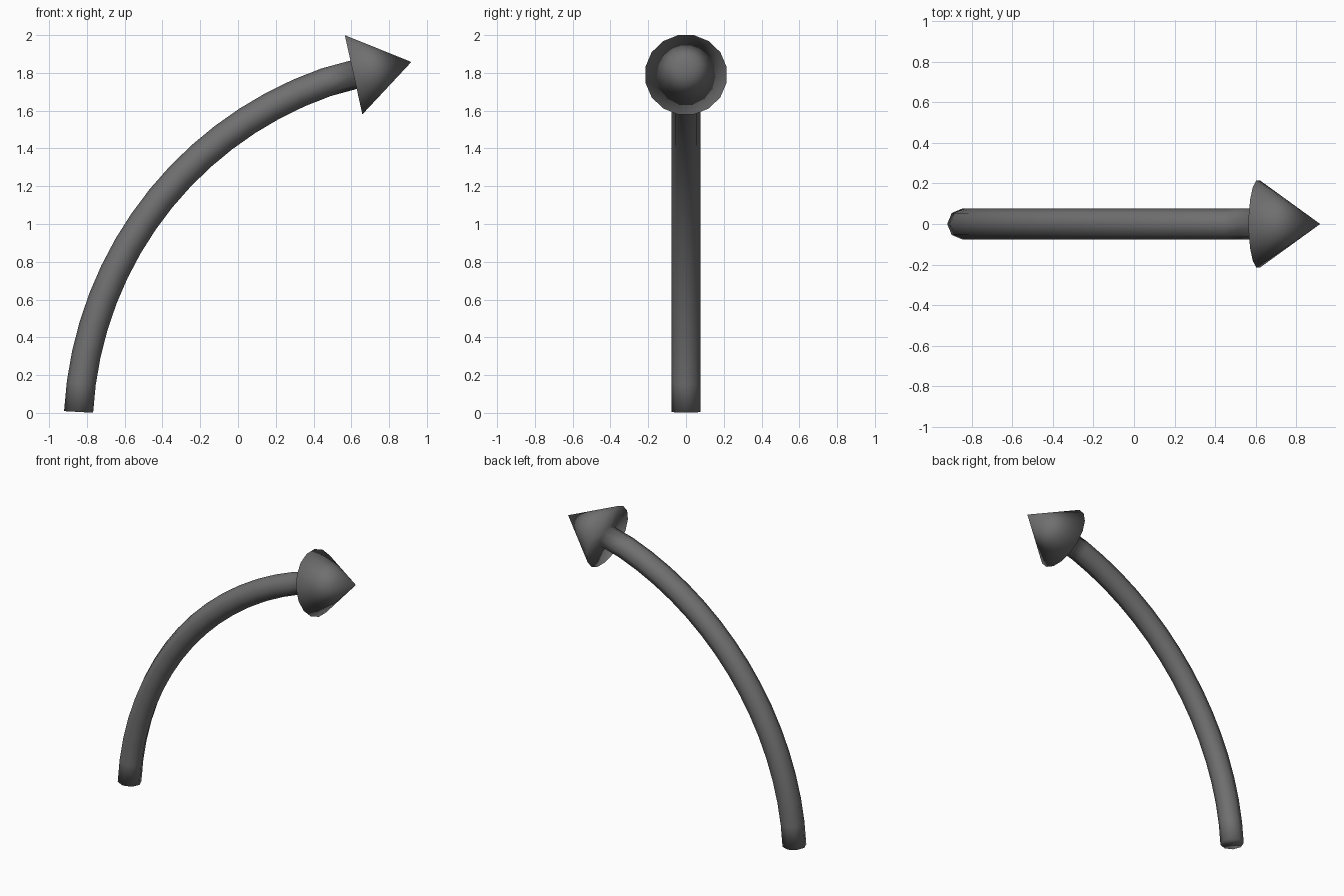
import bpy, bmesh
from math import radians, sin, cos, pi
from mathutils import Vector

if "Cube" in bpy.data.objects:
    bpy.data.objects.remove(bpy.data.objects["Cube"])


def frame_ring(bm, centre, angle, radius, sides, offset=0.0):
    """Ring of vertices perpendicular to a heading in the XZ plane."""
    normal = Vector((-sin(angle), 0, cos(angle)))
    side = Vector((0, 1, 0))
    turns = [2 * pi * (i + offset) / sides for i in range(sides)]
    return [bm.verts.new(centre + radius * (normal * cos(t) + side * sin(t))) for t in turns]


bm = bmesh.new()

# Curved shaft: eight-sided tube swept along a circular arc
R, SEGMENTS, SIDES = 1.962, 16, 8
a0, a1 = radians(86.9), radians(14.9)
heading = radians(12.5)
base = Vector((0.612, 0, 1.790))
start = Vector((-0.844, 0, 0.005))
hub = start + R * Vector((sin(a0), 0, -cos(a0)))
rings = []
for i in range(SEGMENTS):
    a = a0 + (a1 - a0) * i / SEGMENTS
    rings.append(frame_ring(bm, hub + R * Vector((-sin(a), 0, cos(a))), a, 0.077, SIDES))
rings.append(frame_ring(bm, base, heading, 0.077, SIDES))
for lo, hi in zip(rings, rings[1:]):
    for j in range(SIDES):
        k = (j + 1) % SIDES
        bm.faces.new((lo[j], lo[k], hi[k], hi[j]))
bm.faces.new(rings[0])

# Back of the head: joins the shaft end to the sixteen-sided rim
rim = frame_ring(bm, base, heading, 0.219, 16, 0.5)
neck = rings[-1]
for j in range(SIDES):
    bm.faces.new((neck[j], rim[2 * j - 1], rim[2 * j]))
    bm.faces.new((neck[j], rim[2 * j], rim[2 * j + 1], neck[(j + 1) % SIDES]))

# Pointed head
tip = bm.verts.new(base + 0.313 * Vector((cos(heading), 0, sin(heading))))
for j in range(16):
    bm.faces.new((rim[j], rim[(j + 1) % 16], tip))

# One smooth-shaded dark grey mesh
bmesh.ops.recalc_face_normals(bm, faces=bm.faces)
for face in bm.faces:
    face.smooth = True
mesh = bpy.data.meshes.new("curved_arrow")
bm.to_mesh(mesh)
bm.free()
dark = bpy.data.materials.new("dark_grey")
dark.diffuse_color = (0.16, 0.16, 0.16, 1)
dark.use_nodes = True
dark.node_tree.nodes["Principled BSDF"].inputs["Base Color"].default_value = dark.diffuse_color
mesh.materials.append(dark)
arrow = bpy.data.objects.new("curved_arrow", mesh)
bpy.context.collection.objects.link(arrow)
